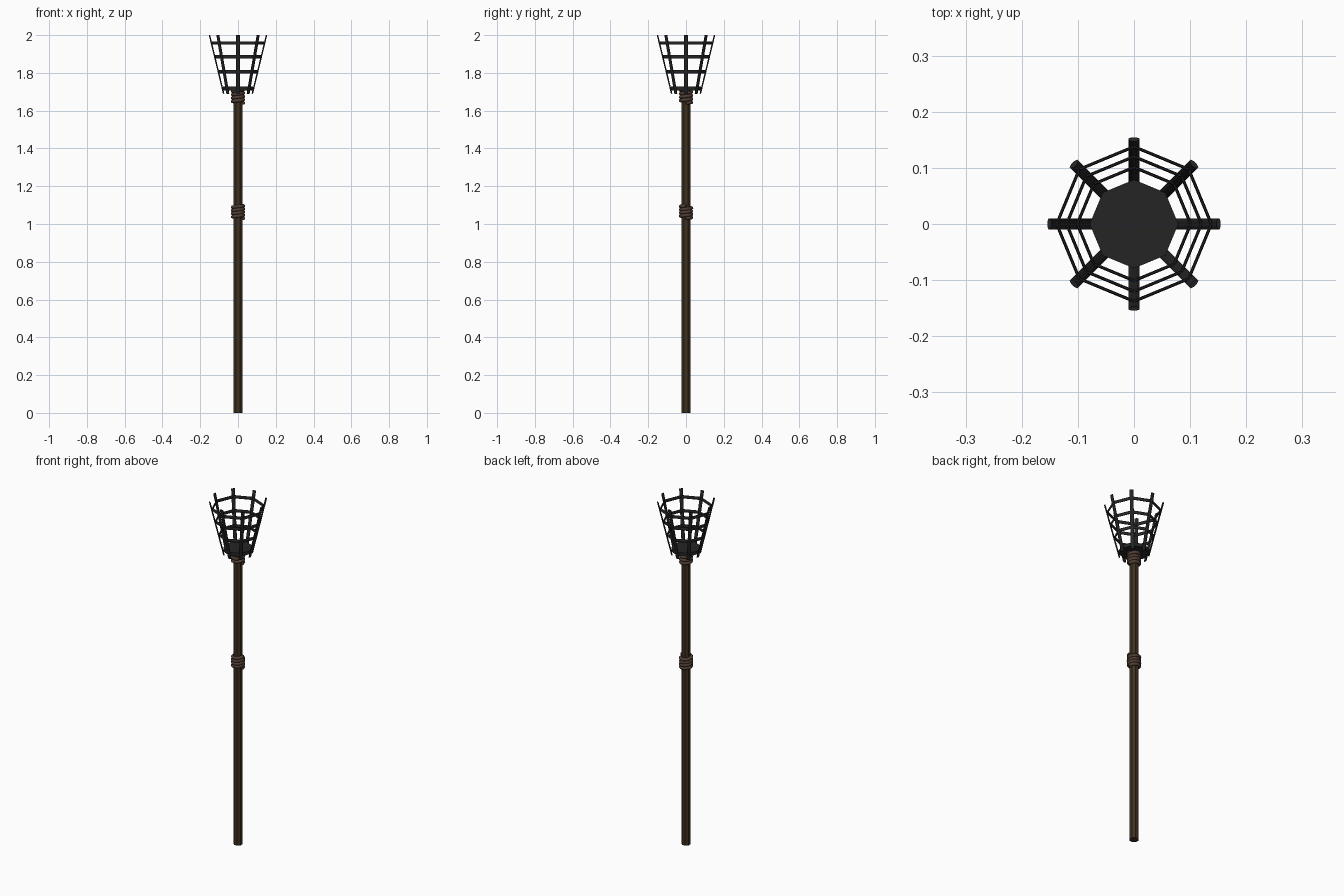
import bpy, math
from mathutils import Vector

if "Cube" in bpy.data.objects:
    bpy.data.objects.remove(bpy.data.objects["Cube"])


def material(name, rgb):
    m = bpy.data.materials.new(name)
    m.diffuse_color = (*rgb, 1)
    m.use_nodes = True
    m.node_tree.nodes["Principled BSDF"].inputs["Base Color"].default_value = m.diffuse_color
    return m


WOOD = material("wood", (0.05, 0.031, 0.014))
IRON = material("iron", (0.018, 0.018, 0.019))
ROPE = material("rope", (0.085, 0.05, 0.035))


def finish(name, mat):
    ob = bpy.context.object
    ob.name = name
    ob.data.materials.append(mat)
    return ob


def prism(name, mat, r, z0, z1, sides=8, rot=0.0):
    bpy.ops.mesh.primitive_cylinder_add(vertices=sides, radius=r, depth=z1 - z0,
                                        location=(0, 0, (z0 + z1) / 2), rotation=(0, 0, rot))
    return finish(name, mat)


def bar_radius(z):
    # outward lean of the basket
    return 0.076 + (z - 1.69) / 0.31 * 0.075


def flat_rod(name, a, b, wide, width, thick):
    # flattened eight-sided rod from a to b, broad along the direction "wide"
    z = (b - a).normalized()
    x = wide.normalized()
    y = z.cross(x).normalized()
    verts, n = [], 8
    for p in (a, b):
        for i in range(n):
            t = math.tau * (i + 0.5) / n
            verts.append(p + x * math.cos(t) * width / 2 + y * math.sin(t) * thick / 2)
    faces = [(i, (i + 1) % n, (i + 1) % n + n, i + n) for i in range(n)]
    faces += [tuple(reversed(range(n))), tuple(range(n, 2 * n))]
    me = bpy.data.meshes.new(name)
    me.from_pydata(verts, [], faces)
    me.materials.append(IRON)
    ob = bpy.data.objects.new(name, me)
    bpy.context.collection.objects.link(ob)


def polar(r, a, z):
    return Vector((r * math.cos(a), r * math.sin(a), z))


def rope_wrap(name, z0, z1, turns, r=0.029, thick=0.0095):
    cu = bpy.data.curves.new(name, 'CURVE')
    cu.dimensions = '3D'
    cu.bevel_depth = thick
    cu.bevel_resolution = 1
    cu.use_fill_caps = True
    sp = cu.splines.new('POLY')
    n = turns * 12
    sp.points.add(n)
    for i, p in enumerate(sp.points):
        p.co = (*polar(r, math.tau * i / 12, z0 + (z1 - z0) * i / n), 1)
    cu.materials.append(ROPE)
    ob = bpy.data.objects.new(name, cu)
    bpy.context.collection.objects.link(ob)


# shaft and basket floor
prism("shaft", WOOD, 0.025, 0.0, 1.715, rot=math.pi / 8)
prism("basket_floor", IRON, 0.079, 1.708, 1.728)

# rope bindings
rope_wrap("grip_binding", 1.03, 1.097, 4)
rope_wrap("neck_binding", 1.64, 1.712, 4)

# basket uprights
for k in range(8):
    a = math.tau * k / 8
    flat_rod(f"basket_upright_{k}", polar(bar_radius(1.69), a, 1.69),
             polar(bar_radius(2.0), a, 2.0), polar(1, a + math.pi / 2, 0), 0.021, 0.008)

# horizontal hoops made from straight segments
for j, z in enumerate((1.806, 1.885, 1.958)):
    r = bar_radius(z) - 0.003
    for k in range(8):
        a, b = math.tau * k / 8, math.tau * (k + 1) / 8
        flat_rod(f"hoop_{j}_{k}", polar(r, a, z), polar(r, b, z), Vector((0, 0, 1)), 0.019, 0.006)
